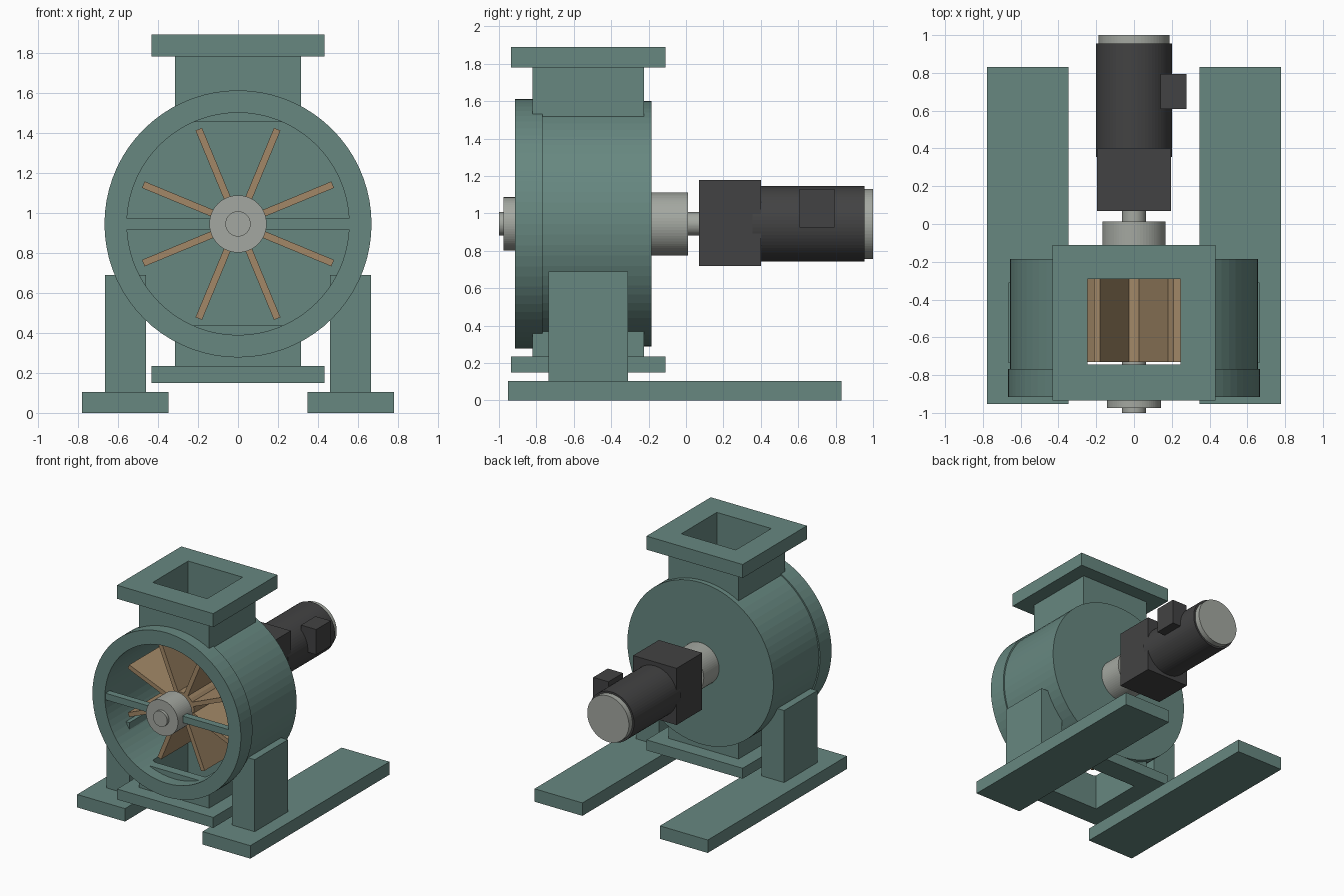
import bpy, bmesh, math
from mathutils import Matrix, Vector

if "Cube" in bpy.data.objects:
    bpy.data.objects.remove(bpy.data.objects["Cube"])

CZ = 0.944  # height of the rotor axis


def material(name, rgb):
    m = bpy.data.materials.new(name)
    m.diffuse_color = (*rgb, 1)
    m.use_nodes = True
    m.node_tree.nodes["Principled BSDF"].inputs["Base Color"].default_value = m.diffuse_color
    return m


TEAL = material("teal paint", (0.135, 0.245, 0.217))
TAN = material("tan blade", (0.36, 0.245, 0.135))
STEEL = material("pale steel", (0.37, 0.39, 0.355))
DARK = material("dark motor", (0.055, 0.055, 0.056))


def finish(name, bm, mat):
    bmesh.ops.recalc_face_normals(bm, faces=bm.faces)
    me = bpy.data.meshes.new(name)
    bm.to_mesh(me)
    bm.free()
    me.materials.append(mat)
    ob = bpy.data.objects.new(name, me)
    bpy.context.collection.objects.link(ob)
    return ob


def add_box(bm, x0, x1, y0, y1, z0, z1):
    m = Matrix.Translation(((x0 + x1) / 2, (y0 + y1) / 2, (z0 + z1) / 2))
    m = m @ Matrix.Diagonal((x1 - x0, y1 - y0, z1 - z0, 1))
    return bmesh.ops.create_cube(bm, size=1, matrix=m)["verts"]


def box(name, mat, *dims):
    bm = bmesh.new()
    add_box(bm, *dims)
    return finish(name, bm, mat)


def cylinder(name, mat, r, y0, y1, segments=64):
    bm = bmesh.new()
    m = Matrix.Translation((0, (y0 + y1) / 2, CZ)) @ Matrix.Rotation(math.pi / 2, 4, "X")
    bmesh.ops.create_cone(bm, cap_ends=True, segments=segments, radius1=r, radius2=r,
                          depth=y1 - y0, matrix=m)
    return finish(name, bm, mat)


# Rectangular bore shared by the ducts, flanges and casing
BORE = (-0.245, 0.245, -0.745, -0.29)


def rect_tube(name, x0, x1, y0, y1, z0, z1):
    bm = bmesh.new()
    rings = []
    for a, b, c, d in ((x0, x1, y0, y1), BORE):
        for z in (z0, z1):
            rings.append([bm.verts.new((x, y, z)) for x, y in ((a, c), (b, c), (b, d), (a, d))])
    out0, out1, in0, in1 = rings
    for p, q in ((out0, out1), (out1, in1), (in1, in0), (in0, out0)):
        for i in range(4):
            j = (i + 1) % 4
            bm.faces.new((p[i], p[j], q[j], q[i]))
    return finish(name, bm, TEAL)


# Casing: turned cup, open at the front, with a raised front rim
profile = [(0, -0.26), (0.555, -0.26), (0.555, -0.915), (0.667, -0.915),
           (0.667, -0.767), (0.656, -0.767), (0.656, -0.185), (0, -0.185)]
bm = bmesh.new()
vs = [bm.verts.new((r, y, CZ)) for r, y in profile]
es = [bm.edges.new(pair) for pair in zip(vs, vs[1:])]
bmesh.ops.spin(bm, geom=vs + es, cent=(0, 0, CZ), axis=(0, 1, 0),
               angle=2 * math.pi, steps=72)
bmesh.ops.remove_doubles(bm, verts=bm.verts, dist=0.0005)
casing = finish("casing", bm, TEAL)
cutter = box("bore_cutter", TEAL, *BORE, 0.1, 1.8)
cutter.hide_render = True
cutter.hide_viewport = True
cutter.display_type = "WIRE"
cut = casing.modifiers.new("bore", "BOOLEAN")
cut.operation = "DIFFERENCE"
cut.solver = "EXACT"
cut.object = cutter

# Inlet and outlet ducts with flanges
rect_tube("inlet_duct", -0.315, 0.315, -0.82, -0.225, 1.452, 1.78)
rect_tube("inlet_flange", -0.432, 0.432, -0.935, -0.11, 1.78, 1.89)
rect_tube("outlet_duct", -0.315, 0.315, -0.82, -0.225, 0.235, 0.436)
rect_tube("outlet_flange", -0.432, 0.432, -0.935, -0.11, 0.15, 0.235)

# Support legs and long feet, mirrored
for side, s in (("left", -1), ("right", 1)):
    lx = sorted((s * 0.46, s * 0.665))
    fx = sorted((s * 0.348, s * 0.778))
    box(side + "_leg", TEAL, *lx, -0.735, -0.31, 0.105, 0.69)
    box(side + "_foot", TEAL, *fx, -0.953, 0.832, 0, 0.105)

# Rotor: hub and eight radial blades
cylinder("rotor_hub", TAN, 0.115, -0.73, -0.275, 32)
bm = bmesh.new()
for k in range(8):
    verts = add_box(bm, 0.1, 0.512, -0.73, -0.275, -0.0175, 0.0175)
    turn = Matrix.Rotation(math.radians(22.5 + 45 * k), 4, "Y")
    bmesh.ops.transform(bm, matrix=Matrix.Translation((0, 0, CZ)) @ turn, verts=verts)
finish("rotor_blades", bm, TAN)

# Front crossbar, bearings and shaft
box("front_crossbar", TEAL, -0.557, 0.557, -0.91, -0.855, CZ - 0.027, CZ + 0.027)
cylinder("front_bearing", STEEL, 0.143, -0.975, -0.79)
cylinder("rear_bearing", STEEL, 0.168, -0.2, 0.012)
cylinder("shaft", STEEL, 0.063, -1.0, 0.1)

# Drive: gearbox, motor, end cap and terminal box
box("gearbox", DARK, -0.195, 0.195, 0.07, 0.4, 0.718, 1.178)
cylinder("motor", DARK, 0.202, 0.355, 0.955)
cylinder("motor_end_cap", STEEL, 0.187, 0.95, 1.0)
box("terminal_box", DARK, 0.14, 0.277, 0.608, 0.795, 0.925, 1.13)
